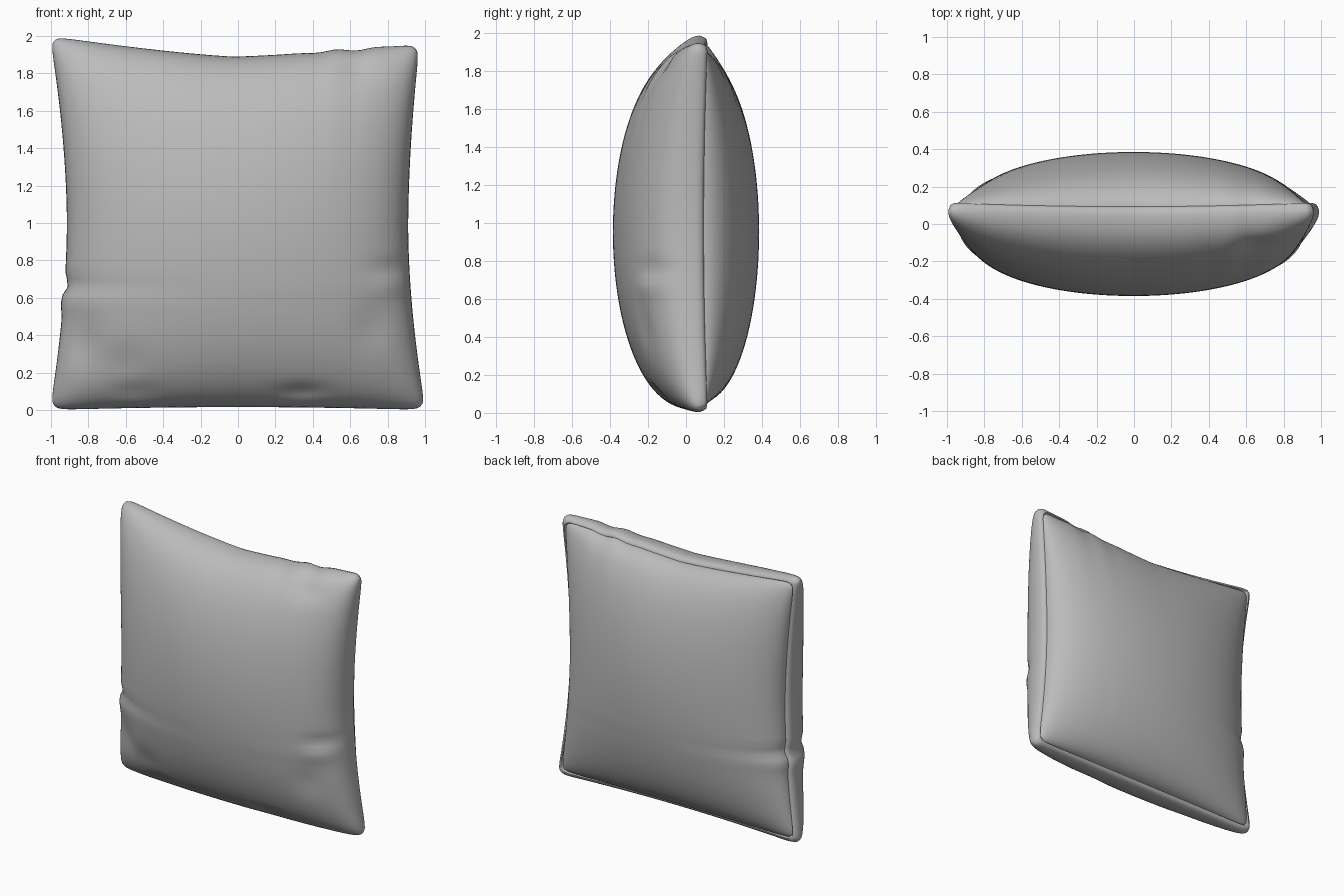
import bpy, bmesh, math

cube = bpy.data.objects.get("Cube")
if cube:
    bpy.data.objects.remove(cube)

fabric = bpy.data.materials.new("grey fabric")
fabric.use_nodes = True
GREY = (0.5, 0.5, 0.5, 1)
fabric.diffuse_color = GREY
fabric.node_tree.nodes["Principled BSDF"].inputs["Base Color"].default_value = GREY

N = 72  # grid divisions per side


def bump(x, z, cx, cz, rx, rz):
    return math.exp(-((x - cx) / rx) ** 2 - ((z - cz) / rz) ** 2)


def outline(a, b):
    """Map the unit square onto the pulled-in outline with rounded corners."""
    left = -0.915 - 0.092 * abs(b) ** 1.8
    right = 0.91 + (0.062 if b > 0 else 0.094) * abs(b) ** 1.8
    top = 1.89 + (0.11 if a < 0 else 0.068) * abs(a) ** 1.3
    bottom = 0.016 - 0.016 * a * a
    # small puckers along the seams
    left += 0.022 * bump(0, b, 0, -0.33, 1, 0.035) - 0.012 * bump(0, b, 0, -0.42, 1, 0.06)
    top += 0.008 * math.sin(a * 26) * bump(a, 0, 0.6, 0, 0.18, 1)
    u, v = (a + 1) / 2, (b + 1) / 2
    pull = 0.026 * abs(a * b) ** 28
    x = left + (right - left) * u - math.copysign(pull, a)
    z = bottom + (top - bottom) * v - math.copysign(pull, b)
    return x, z


# Soft folds on the front: centre x, centre z, radius x, radius z, push inward
FOLDS = [(-0.82, 0.36, 0.09, 0.14, 0.025), (-0.62, 0.25, 0.12, 0.10, 0.015),
         (0.84, 0.76, 0.12, 0.04, 0.02), (0.82, 0.66, 0.10, 0.05, -0.012),
         (0.72, 0.45, 0.10, 0.12, 0.015), (0.34, 0.10, 0.12, 0.04, 0.025),
         (-0.55, 0.10, 0.12, 0.05, 0.015), (0.65, 1.82, 0.12, 0.06, 0.015)]


def panel(bm, inset, seam_y, depth, qa, qb, folds):
    """Inflated square sheet; depth is signed along y."""
    rows = []
    for j in range(N + 1):
        b = math.sin(math.pi / 2 * (2 * j / N - 1))
        row = []
        for i in range(N + 1):
            a = math.sin(math.pi / 2 * (2 * i / N - 1))
            x, z = outline(a, b)
            puff = max(0, 1 - a * a) ** qa * max(0, 1 - b * b) ** qb
            y = seam_y + 0.02 * (a * b) ** 2 + depth * puff
            y += sum(f[4] * bump(x, z, *f[:4]) for f in folds) * min(1, puff * 3)
            row.append(bm.verts.new((x * inset, y, 1 + (z - 1) * inset)))
        rows.append(row)
    for j in range(N):
        for i in range(N):
            bm.faces.new((rows[j][i], rows[j][i + 1], rows[j + 1][i + 1], rows[j + 1][i]))


def finish(bm, name):
    bmesh.ops.recalc_face_normals(bm, faces=bm.faces)
    mesh = bpy.data.meshes.new(name)
    bm.to_mesh(mesh)
    bm.free()
    mesh.materials.append(fabric)
    obj = bpy.data.objects.new(name, mesh)
    bpy.context.collection.objects.link(obj)
    bpy.ops.object.select_all(action='DESELECT')
    obj.select_set(True)
    bpy.context.view_layer.objects.active = obj
    bpy.ops.object.shade_smooth_by_angle(angle=math.radians(60))
    return obj


# Front cover, rolled round the edge to a lip behind
bm = bmesh.new()
panel(bm, 1, 0.055, -0.44, 0.36, 0.43, FOLDS)
edges = [e for e in bm.edges if e.is_boundary]
for scale, dy in ((0.992, 0.022), (0.982, 0.012), (0.966, 0.004), (0.95, -0.025)):
    grown = bmesh.ops.extrude_edge_only(bm, edges=edges)["geom"]
    for v in (g for g in grown if isinstance(g, bmesh.types.BMVert)):
        v.co.x *= scale / 1 if scale == 0.992 else scale / last
        v.co.z = 1 + (v.co.z - 1) * (scale if scale == 0.992 else scale / last)
        v.co.y += dy
    last = scale
    edges = [g for g in grown if isinstance(g, bmesh.types.BMEdge) and g.is_boundary]
finish(bm, "front_cover")

# Back cover, tucked inside the lip
bm = bmesh.new()
panel(bm, 0.962, 0.07, 0.315, 0.45, 0.47, [])
finish(bm, "back_cover")
